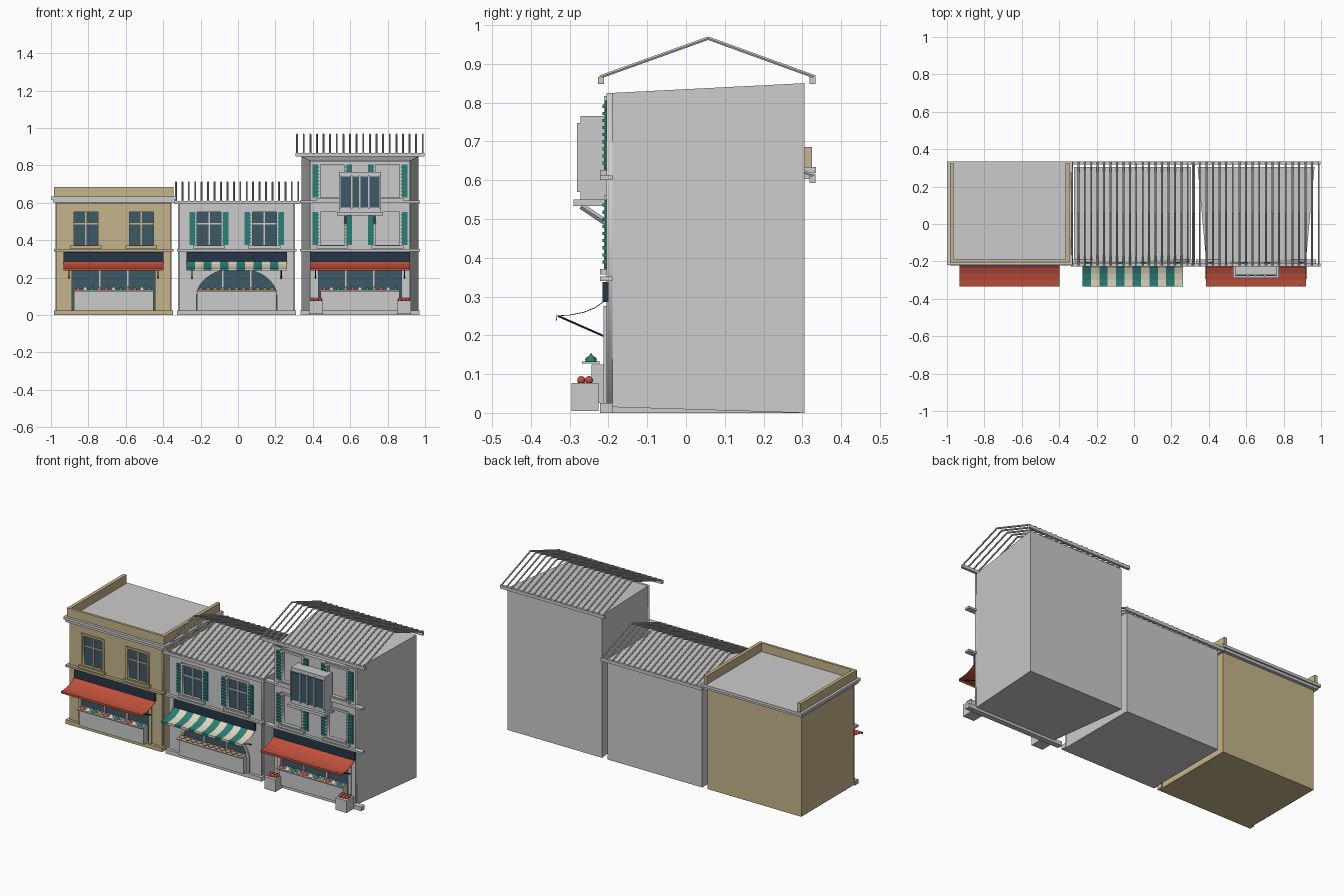
import bpy, math
from mathutils import Vector

if "Cube" in bpy.data.objects:
    bpy.data.objects.remove(bpy.data.objects["Cube"])

COL = {'sand': (.56, .46, .26), 'navy': (.02, .037, .065), 'glass': (.048, .098, .133),
       'teal': (.023, .216, .188), 'red': (.52, .08, .045), 'cream': (.75, .68, .51),
       'bread': (.42, .25, .09)}
MATS = {}


def finish(name, verts, faces, mat=None, smooth=False):
    me = bpy.data.meshes.new(name)
    me.from_pydata(verts, [], faces)
    ob = bpy.data.objects.new(name, me)
    bpy.context.collection.objects.link(ob)
    return paint(ob, mat, smooth)


def paint(ob, mat=None, smooth=False):
    if mat:
        if mat not in MATS:
            MATS[mat] = bpy.data.materials.new(mat)
            MATS[mat].diffuse_color = (*COL[mat], 1)
        ob.data.materials.append(MATS[mat])
    if smooth:
        for p in ob.data.polygons:
            p.use_smooth = True
    return ob


BOX = [(0, 1, 3, 2), (4, 6, 7, 5), (0, 4, 5, 1), (2, 3, 7, 6), (0, 2, 6, 4), (1, 5, 7, 3)]


def boxes(name, items, mat=None):
    """One object made of boxes given as (x0, x1, y0, y1, z0, z1)."""
    v, f = [], []
    for b in items:
        n = len(v)
        v += [(x, y, z) for x in b[:2] for y in b[2:4] for z in b[4:]]
        f += [tuple(i + n for i in q) for q in BOX]
    return finish(name, v, f, mat)


def rods(name, pairs, r, mat=None, sides=6):
    v, f = [], []
    for a, b in pairs:
        a, b = Vector(a), Vector(b)
        q = (b - a).to_track_quat('Z', 'Y')
        n = len(v)
        for p in (a, b):
            for i in range(sides):
                t = 2 * math.pi * i / sides
                v.append(p + q @ Vector((r * math.cos(t), r * math.sin(t), 0)))
        f += [(n + i, n + (i + 1) % sides, n + sides + (i + 1) % sides, n + sides + i) for i in range(sides)]
        f += [tuple(range(n + sides - 1, n - 1, -1)), tuple(range(n + sides, n + 2 * sides))]
    return finish(name, v, f, mat)


def rect(x0, x1, z0, z1):
    return [(x0, z0), (x1, z0), (x1, z1), (x0, z1)]


def arch(x0, x1, z0, spring, top, n=20):
    c, r = (x0 + x1) / 2, (x1 - x0) / 2
    return [(x0, z0), (x1, z0)] + [(c + r * math.cos(math.pi * i / n),
            spring + (top - spring) * math.sin(math.pi * i / n)) for i in range(n + 1)]


def plate(name, loops, y0, y1, mat=None):
    """Outline with holes in the xz plane, filled and given thickness."""
    cu = bpy.data.curves.new(name, 'CURVE')
    cu.dimensions, cu.fill_mode, cu.extrude = '2D', 'BOTH', (y1 - y0) / 2
    for lp in loops:
        s = cu.splines.new('POLY')
        s.points.add(len(lp) - 1)
        for p, (x, z) in zip(s.points, lp):
            p.co = (x, z, 0, 1)
        s.use_cyclic_u = True
    tmp = bpy.data.objects.new(name + '_curve', cu)
    bpy.context.collection.objects.link(tmp)
    bpy.context.view_layer.update()
    me = bpy.data.meshes.new_from_object(tmp.evaluated_get(bpy.context.evaluated_depsgraph_get()))
    bpy.data.objects.remove(tmp)
    me.materials.clear()
    ob = bpy.data.objects.new(name, me)
    ob.rotation_euler.x = math.pi / 2
    ob.location.y = (y0 + y1) / 2
    bpy.context.collection.objects.link(ob)
    return paint(ob, mat)


def window(tag, cx, z0, z1, mat, glass=True, shutters=True):
    w = .064
    if glass:
        boxes(tag + '_glass', [(cx - w, cx + w, -.196, -.192, z0, z1)], 'glass')
        boxes(tag + '_bars', [(cx - .004, cx + .004, -.202, -.194, z0, z1),
                              (cx - w, cx + w, -.202, -.194, z0 + .11, z0 + .117)], mat)
    plate(tag + '_surround', [rect(cx - w - .012, cx + w + .012, z0 - .005, z1 + .012),
                              rect(cx - w, cx + w, z0, z1)], -.212, -.2, mat)
    boxes(tag + '_sill', [(cx - .085, cx + .085, -.222, -.19, z0 - .018, z0 - .004)], mat)
    if shutters:
        items = []
        for s in (-1, 1):
            c = cx + s * .087
            items.append((c - .018, c + .018, -.209, -.203, z0, z1))
            items += [(c - .015, c + .015, -.215, -.207, z0 + .01 + i * (z1 - z0 - .01) / 9,
                       z0 + .018 + i * (z1 - z0 - .01) / 9) for i in range(9)]
        boxes(tag + '_shutters', items, 'teal')


def awning(tag, x0, x1, colours):
    prof = [(-.212, .288), (-.235, .272), (-.265, .26), (-.3, .253), (-.335, .251), (-.335, .238)]
    n = len(prof)
    step = (x1 - x0) / len(colours)
    for i, c in enumerate(colours):
        a, b = x0 + i * step, x0 + (i + 1) * step
        v = [(x, y, z) for x in (a, b) for y, z in prof]
        ob = finish(f'{tag}_awning_{i}', v, [(k, k + 1, n + k + 1, n + k) for k in range(n - 1)], c)
        ob.modifiers.new('thickness', 'SOLIDIFY').thickness = .002
    rods(tag + '_awning_arms', [((x, -.33, .25), (x, -.205, .195)) for x in (x0 + .03, x1 - .03)], .003, 'navy')


def cones(name, items, mat):
    v, f = [], []
    for x, y, z, r, h in items:
        n = len(v)
        v += [(x + r * math.cos(i * math.pi / 5), y + r * math.sin(i * math.pi / 5), z) for i in range(10)]
        v.append((x, y, z + h))
        f += [(n + i, n + (i + 1) % 10, n + 10) for i in range(10)] + [tuple(range(n + 9, n - 1, -1))]
    finish(name, v, f, mat)


def balls(name, items, mat, squash=1):
    v, f = [], []
    for x, y, z, r in items:
        n = len(v)
        for j in range(7):
            p = math.pi * (.02 + .96 * j / 6)
            v += [(x + r * math.sin(p) * math.cos(i * math.pi / 5), y + r * math.sin(p) * math.sin(i * math.pi / 5),
                   z + squash * r * math.cos(p)) for i in range(10)]
        f += [(n + 10 * j + i, n + 10 * j + 10 + i, n + 10 * j + 10 + (i + 1) % 10, n + 10 * j + (i + 1) % 10)
              for j in range(6) for i in range(10)]
    finish(name, v, f, mat, True)


def roof(tag, x0, x1, z):
    # open tile ribs over a flat top, with eave beams
    ribs = []
    for i in range(20):
        x = x0 + .008 + i * (x1 - x0 - .016) / 19
        ribs += [((x, y, z + .008), (x, .057, z + .108)) for y in (-.222, .333)]
    rods(tag + '_roof_ribs', ribs, .005)
    boxes(tag + '_eaves', [(x0, x1, -.227, -.212, z - .01, z + .008), (x0, x1, .319, .334, z - .01, z + .008)])


def shop(tag, cx, mat, floors, colours, arched=False, glass=True, shutters=True, front=.305, top=.6):
    # facade with window holes, shop opening behind it
    f0, f1 = cx - front, cx + front
    opening = arch(cx - .215, cx + .215, .02, .1, .25) if arched else rect(cx - .225, cx + .225, .02, .275)
    loops = [rect(f0, f1, .015, top), opening]
    for i, (z0, z1) in enumerate(floors):
        for s in (-1, 1):
            c = cx + s * .148
            loops.append(rect(c - .064, c + .064, z0, z1))
            window(f'{tag}_window_{i}_{"left" if s < 0 else "right"}', c, z0, z1, mat, glass, shutters)
    plate(tag + '_facade', loops, -.205, -.19, mat)
    boxes(tag + '_shop_glass', [(cx - .225, cx + .225, -.196, -.192, .02, .275 if not arched else .255)], 'glass')
    boxes(tag + '_shop_bars', [(cx + s * .075 - .004, cx + s * .075 + .004, -.201, -.194, .02, .25) for s in (-1, 1)])
    if arched:
        plate(tag + '_arch_trim', [arch(cx - .23, cx + .23, .02, .1, .264), arch(cx - .215, cx + .215, .02, .1, .25)],
              -.213, -.2, mat)
    else:
        boxes(tag + '_shop_posts', [(cx + s * .232 - .01, cx + s * .232 + .01, -.213, -.2, .02, .275) for s in (-1, 1)], mat)
    # plinth, band, sign, awning
    boxes(tag + '_plinth', [(cx - .318, cx + .318, -.222, -.19, 0, .025)], mat)
    boxes(tag + '_band', [(cx - .32, cx + .32, -.222, -.19, .34, .352)], mat)
    boxes(tag + '_sign', [(cx - .268, cx + .268, -.215, -.2, .286, .338)], 'navy')
    awning(tag, cx - .268, cx + .268, colours)
    # counter with goods
    boxes(tag + '_counter', [(cx - .212, cx + .212, -.243, -.2, .025, .125)])
    boxes(tag + '_tray', [(cx - .215, cx + .215, -.268, -.222, .127, .133)])
    xs = [cx - .19 + .038 * i for i in range(11)]
    if arched:
        balls(tag + '_loaves', [(x, -.245, .138, .016) for x in xs], 'bread', .55)
    else:
        for k, c in enumerate(('red', 'cream', 'teal', 'bread')):
            cones(f'{tag}_goods_{c}', [(x, -.245, .133, .016, .022) for x in xs[k::4]], c)


# left shop: sand walls, flat roof, parapet on three sides
boxes('left_body', [(-.975, -.355, -.19, .305, 0, .61)], 'sand')
shop('left', -.665, 'sand', [(.375, .55)], ['red'], shutters=False)
boxes('left_cornice', [(-.99, -.34, -.213, .325, .603, .618)])
boxes('left_cornice_cap', [(-1, -.33, -.22, .335, .618, .634)])
boxes('left_parapet', [(-.985, -.345, -.205, -.19, .63, .685), (-.985, -.965, -.19, .325, .63, .685),
                       (-.365, -.345, -.19, .325, .63, .685)], 'sand')

# middle shop: arched front, ribbed roof
boxes('middle_body', [(-.32, .305, -.19, .305, 0, .6)])
shop('middle', -.007, None, [(.375, .55)], ['teal', 'cream'] * 6, arched=True)
roof('middle', -.34, .33, .603)

# right shop: tall tapered body, two upper floors
vs = [(x, y, z) for (x, y, z) in ((.385, -.19, .015), (.385, -.19, .825), (.34, .305, 0), (.34, .305, .85),
                                  (.92, -.19, .015), (.92, -.19, .825), (.965, .305, 0), (.965, .305, .85))]
finish('right_body', vs, BOX)
shop('right', .652, None, [(.375, .55), (.63, .805)], ['red'], glass=False, front=.267, top=.825)
boxes('right_floor_band', [(.332, .972, -.222, -.19, .6, .612)])
roof('right', .308, .996, .858)

# oriel bay on the right shop
boxes('bay', [(.54, .765, -.272, -.2, .55, .765)])
boxes('bay_base', [(.53, .775, -.29, -.2, .533, .55)])
boxes('bay_glass', [(.548, .603, -.277, -.27, .575, .742), (.611, .694, -.277, -.27, .575, .742),
                    (.702, .757, -.277, -.27, .575, .742)], 'glass')
boxes('bay_bars', [(x - .004, x + .004, -.281, -.27, .57, .747) for x in (.544, .607, .652, .698, .761)])
rods('bay_brackets', [((x, -.27, .533), (x, -.205, .49)) for x in (.575, .73)], .008, None, 4)

# fruit crates
for side, x in (('left', .417), ('right', .887)):
    boxes(side + '_crate', [(x - .037, x + .037, -.295, -.225, .005, .077)])
    balls(side + '_crate_fruit', [(x + i * .021, -.25 - j * .02, .084, .011) for i in (-1, 0, 1) for j in (0, 1)], 'red')

for m in bpy.data.materials:
    if m.users and not m.is_grease_pencil:
        m.use_nodes = True
        m.node_tree.nodes["Principled BSDF"].inputs["Base Color"].default_value = m.diffuse_color
